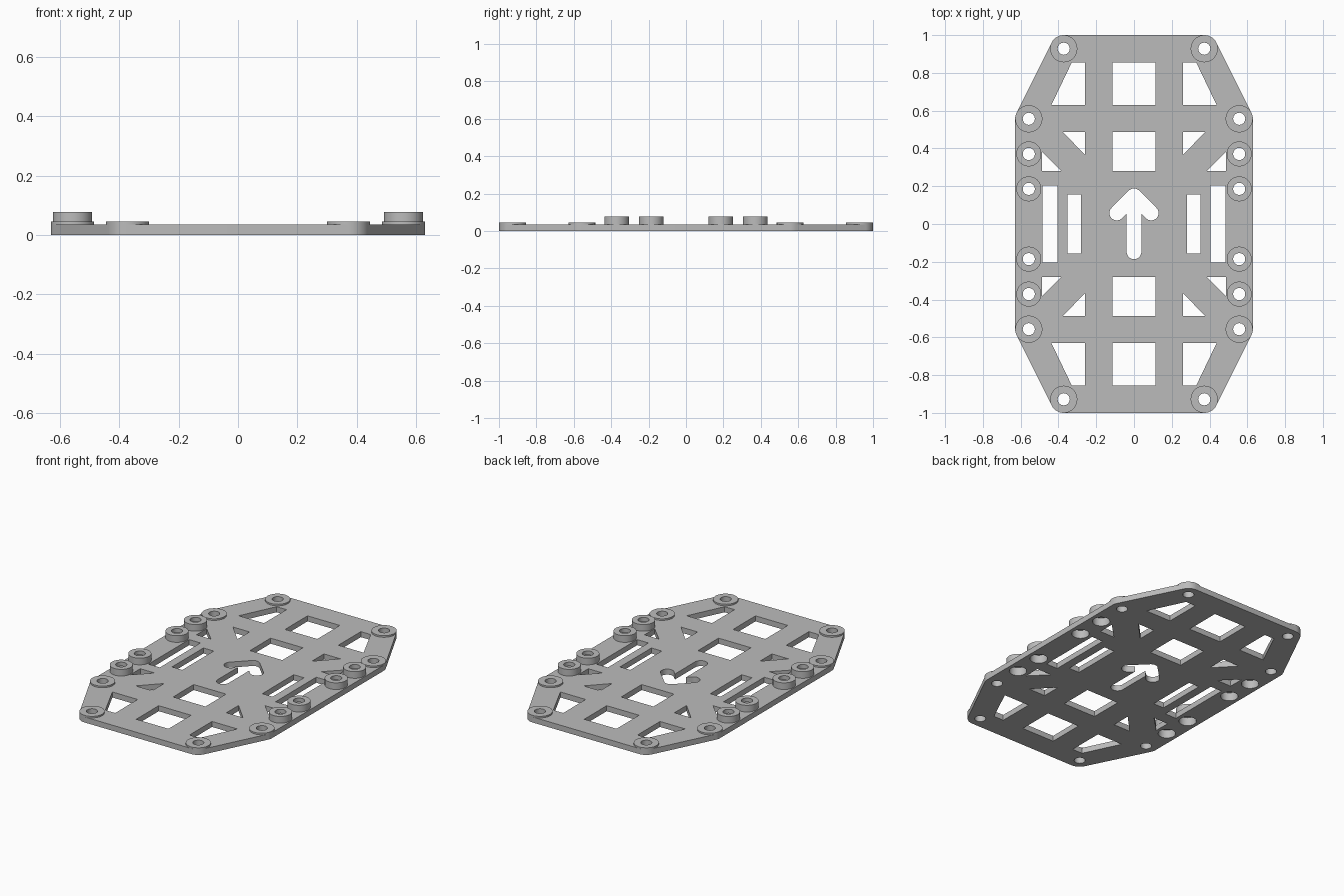
import bpy, bmesh, math

if "Cube" in bpy.data.objects:
    bpy.data.objects.remove(bpy.data.objects["Cube"])

PLATE_T = 0.035          # plate thickness
CORNER_R = 0.072         # corner and washer radius
HOLE_R = 0.032           # screw hole radius
BORE_R = 0.05            # counterbore radius under the tall bosses

grey = bpy.data.materials.new("grey_plastic")
grey.diffuse_color = (0.5, 0.5, 0.5, 1)
grey.use_nodes = True
grey.node_tree.nodes["Principled BSDF"].inputs["Base Color"].default_value = grey.diffuse_color


def arc(cx, cy, r, a0, a1, n):
    """Points on an arc, angles in degrees."""
    angs = [math.radians(a0 + (a1 - a0) * i / n) for i in range(n + 1)]
    return [(cx + r * math.cos(a), cy + r * math.sin(a)) for a in angs]


def circle(cx, cy, r, n=48):
    return arc(cx, cy, r, 0, 360, n)[:-1]


def rect(x0, x1, y0, y1):
    return [(x0, y0), (x1, y0), (x1, y1), (x0, y1)]


def flip(pts, sx, sy):
    return [(x * sx, y * sy) for x, y in pts]


def finish(obj):
    obj.data.materials.clear()
    obj.data.materials.append(grey)
    bpy.ops.object.select_all(action='DESELECT')
    bpy.context.view_layer.objects.active = obj
    obj.select_set(True)
    bpy.ops.object.shade_smooth_by_angle(angle=math.radians(30))


def plate(name, loops, thickness):
    """Filled outline (first loop) with holes (other loops), extruded up from z = 0."""
    cu = bpy.data.curves.new(name + "_outline", 'CURVE')
    cu.dimensions, cu.fill_mode, cu.extrude = '2D', 'BOTH', thickness / 2
    for pts in loops:
        sp = cu.splines.new('POLY')
        sp.points.add(len(pts) - 1)
        for p, (x, y) in zip(sp.points, pts):
            p.co = (x, y, 0, 1)
        sp.use_cyclic_u = True
    tmp = bpy.data.objects.new(name + "_outline", cu)
    bpy.context.collection.objects.link(tmp)
    dg = bpy.context.evaluated_depsgraph_get()
    me = bpy.data.meshes.new_from_object(tmp.evaluated_get(dg))
    bpy.data.objects.remove(tmp)
    bm = bmesh.new()
    bm.from_mesh(me)
    bmesh.ops.remove_doubles(bm, verts=bm.verts, dist=1e-5)
    bmesh.ops.translate(bm, verts=bm.verts, vec=(0, 0, thickness / 2))
    bmesh.ops.recalc_face_normals(bm, faces=bm.faces)
    bm.to_mesh(me)
    bm.free()
    me.name = name
    obj = bpy.data.objects.new(name, me)
    bpy.context.collection.objects.link(obj)
    finish(obj)


def lathe(name, profile, x, y, n=48):
    """Closed (radius, z) profile revolved about the vertical axis."""
    bm = bmesh.new()
    rings = [[bm.verts.new((r * math.cos(2 * math.pi * i / n),
                            r * math.sin(2 * math.pi * i / n), z))
              for i in range(n)] for r, z in profile]
    for a, b in zip(rings, rings[1:] + rings[:1]):
        for i in range(n):
            j = (i + 1) % n
            bm.faces.new((a[i], a[j], b[j], b[i]))
    bmesh.ops.recalc_face_normals(bm, faces=bm.faces)
    me = bpy.data.meshes.new(name)
    bm.to_mesh(me)
    bm.free()
    obj = bpy.data.objects.new(name, me)
    obj.location = (x, y, 0)
    bpy.context.collection.objects.link(obj)
    finish(obj)


# mounting points in one quadrant
LOW = [(0.372, 0.928), (0.557, 0.557)]
TALL = [(0.557, 0.371), (0.557, 0.186)]
SIGNS = [(1, 1), (-1, 1), (-1, -1), (1, -1)]

# rounded eight-sided outline
slant = math.degrees(math.atan2(0.557 - 0.372, 0.928 - 0.557))
quarter = arc(*LOW[1], CORNER_R, 0, slant, 6) + arc(*LOW[0], CORNER_R, slant, 90, 14)
outline = []
for sx, sy in SIGNS:
    q = flip(quarter, sx, sy)
    outline += q if sx * sy > 0 else q[::-1]
loops = [outline]

# windows repeated in all four quadrants, and the screw holes
corner_window = [(0.26, 0.631), (0.437, 0.631), (0.329, 0.856), (0.26, 0.856)]
inner_triangle = [(0.26, 0.366), (0.376, 0.487), (0.26, 0.487)]
outer_triangle = [(0.386, 0.281), (0.487, 0.281), (0.487, 0.382)]
for sx, sy in SIGNS:
    for w in (corner_window, inner_triangle, outer_triangle):
        loops.append(flip(w, sx, sy))
    loops += [circle(x * sx, y * sy, HOLE_R) for x, y in LOW]
    loops += [circle(x * sx, y * sy, BORE_R) for x, y in TALL]

# central windows and side slots
for s in (1, -1):
    loops.append(flip(rect(-0.113, 0.113, 0.631, 0.856), 1, s))
    loops.append(flip(rect(-0.113, 0.113, 0.281, 0.487), 1, s))
    loops.append(flip(rect(0.405, 0.484, -0.203, 0.203), s, 1))
    loops.append(flip(rect(0.28, 0.352, -0.157, 0.157), s, 1))

# rounded arrow cut-out: right half, then mirrored
AR = 0.039
half = arc(0, -0.147, AR, -90, 0, 10)
half.append((AR, 0.149 - AR * (1 + math.sqrt(2))))
half += arc(0.091, 0.058, AR, -135, 45, 18) + arc(0, 0.149, AR, 45, 90, 6)
loops.append(half + flip(half, -1, 1)[-2:0:-1])

plate("base_plate", loops, PLATE_T)

# raised washers and tall bosses
washer = [(HOLE_R, PLATE_T), (CORNER_R, PLATE_T), (CORNER_R, 0.045), (HOLE_R, 0.045)]
boss = [(BORE_R, PLATE_T), (0.066, PLATE_T), (0.066, 0.077),
        (HOLE_R, 0.077), (HOLE_R, 0.052), (BORE_R, 0.052)]
for sx, sy in SIGNS:
    for x, y in LOW:
        lathe("low_washer", washer, x * sx, y * sy)
    for x, y in TALL:
        lathe("tall_boss", boss, x * sx, y * sy)
